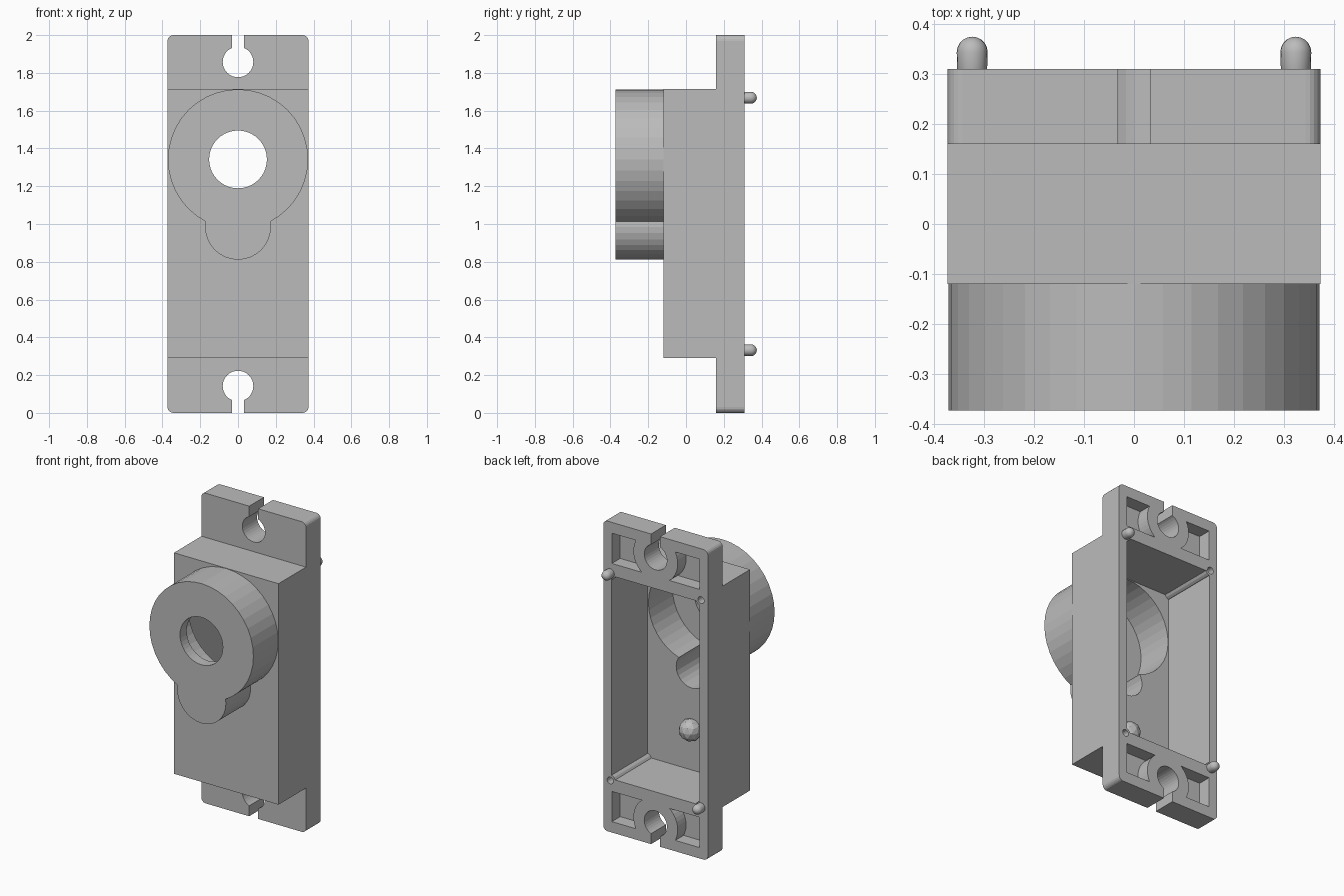
import bpy, bmesh, math
from mathutils import Matrix, Vector

if "Cube" in bpy.data.objects:
    bpy.data.objects.remove(bpy.data.objects["Cube"])

grey = bpy.data.materials.new("plain grey")
grey.use_nodes = True
grey.diffuse_color = (0.5, 0.5, 0.5, 1)
grey.node_tree.nodes["Principled BSDF"].inputs["Base Color"].default_value = (0.5, 0.5, 0.5, 1)

HALF_W = 0.373
BACK = 0.31
MID = 1.0          # height of the mirror plane between the two mounting ears
BOSS_Z, LOBE_Z = 1.342, 0.985
TURN = Matrix.Rotation(math.pi / 2, 4, 'X')   # lays a z axis along y


def finish(name, bm):
    bmesh.ops.recalc_face_normals(bm, faces=bm.faces)
    mesh = bpy.data.meshes.new(name)
    bm.to_mesh(mesh)
    bm.free()
    mesh.materials.append(grey)
    obj = bpy.data.objects.new(name, mesh)
    bpy.context.collection.objects.link(obj)
    return obj


def box(name, x, y, z):
    bm = bmesh.new()
    size = [b - a for a, b in (x, y, z)]
    mid = [(a + b) / 2 for a, b in (x, y, z)]
    bmesh.ops.create_cube(bm, size=1, matrix=Matrix.Translation(mid) @ Matrix.Diagonal((*size, 1)))
    return finish(name, bm)


def rod(name, x, z, r, y0, y1, sides=40):
    bm = bmesh.new()
    place = Matrix.Translation((x, (y0 + y1) / 2, z)) @ TURN
    bmesh.ops.create_cone(bm, cap_ends=True, segments=sides, radius1=r, radius2=r,
                          depth=y1 - y0, matrix=place)
    return finish(name, bm)


def combine(target, tool, operation):
    mod = target.modifiers.new(operation, 'BOOLEAN')
    mod.operation, mod.object, mod.solver = operation, tool, 'EXACT'
    bpy.context.view_layer.objects.active = target
    bpy.ops.object.modifier_apply(modifier=mod.name)
    bpy.data.objects.remove(tool)


def add(tool):
    combine(housing, tool, 'UNION')


def cut(tool):
    combine(housing, tool, 'DIFFERENCE')


# Housing: stepped side profile extruded across the width, ear corners rounded
profile = [(0.16, 0), (BACK, 0), (BACK, 2), (0.16, 2),
           (0.16, 1.715), (-0.12, 1.715), (-0.12, 0.29), (0.16, 0.29)]
bm = bmesh.new()
face = bm.faces.new([bm.verts.new((-HALF_W, y, z)) for y, z in profile])
side = bmesh.ops.extrude_face_region(bm, geom=[face])["geom"]
bmesh.ops.translate(bm, verts=[v for v in side if isinstance(v, bmesh.types.BMVert)],
                    vec=(2 * HALF_W, 0, 0))
corners = [e for e in bm.edges
           if all(abs(v.co.z - MID) > 0.99 for v in e.verts)
           and abs(e.verts[0].co.y - e.verts[1].co.y) > 0.1]
bmesh.ops.bevel(bm, geom=corners, offset=0.03, segments=5, profile=0.5, affect='EDGES')
housing = finish("housing", bm)

# Round boss with its smaller lobe
add(rod("boss", 0, BOSS_Z, 0.371, -0.373, -0.08))
add(rod("lobe", 0, LOBE_Z, 0.174, -0.372, -0.08, 32))
add(box("lobe_neck", (-0.17, 0.17), (-0.3715, -0.08), (LOBE_Z, 1.05)))

# Hollow inside, the boss interior and the shaft hole
cut(box("cavity", (-0.315, 0.315), (-0.06, 0.5), (0.345, 1.655)))
cut(rod("boss_hollow", 0, BOSS_Z, 0.31, -0.305, 0))
cut(rod("lobe_hollow", 0, LOBE_Z, 0.112, -0.304, 0.001, 24))
cut(rod("shaft_hole", 0, BOSS_Z, 0.153, -0.5, 0))

# Mounting ears: pockets around a ring, screw hole and open slot
for s in (-1, 1):
    hole_z = MID + s * 0.858
    pocket = box("pocket", (-0.312, 0.312), (0.225, 0.5),
                 sorted((MID + s * 0.735, MID + s * 0.93)))
    combine(pocket, rod("ring", 0, hole_z, 0.158, 0.1, 0.6), 'DIFFERENCE')
    cut(pocket)
    cut(rod("screw_hole", 0, hole_z, 0.081, 0, 0.6, 32))
    cut(box("slot", (-0.032, 0.032), (0, 0.6), sorted((hole_z, MID + s * 1.1))))

# Corner posts: two carry pegs, the opposite two have sockets
for sx in (-1, 1):
    for sz in (-1, 1):
        x, z = sx * 0.324, MID + sz * 0.668
        add(rod("corner_post", x, z, 0.038, -0.08, BACK - 0.001, 16))
        if sx != sz:
            cut(rod("socket", x, z, 0.022, 0.15, 0.5, 16))
            continue
        bm = bmesh.new()
        bmesh.ops.create_uvsphere(bm, u_segments=20, v_segments=10, radius=0.031, matrix=TURN)
        for v in bm.verts:
            if v.co.y < -0.001:
                v.co.y -= 0.04
        bmesh.ops.translate(bm, verts=bm.verts, vec=Vector((x, 0.344, z)))
        peg = finish("upper_peg" if sz > 0 else "lower_peg", bm)
        bpy.ops.object.select_all(action='DESELECT')
        peg.select_set(True)
        bpy.context.view_layer.objects.active = peg
        bpy.ops.object.shade_smooth_by_angle()

# Faceted bump on the inner wall
bm = bmesh.new()
bmesh.ops.create_icosphere(bm, subdivisions=2, radius=0.07,
                           matrix=Matrix.Translation((0, -0.045, 0.61)))
for v in bm.verts:
    v.co.y = max(v.co.y, -0.09)
finish("inner_bump", bm)
